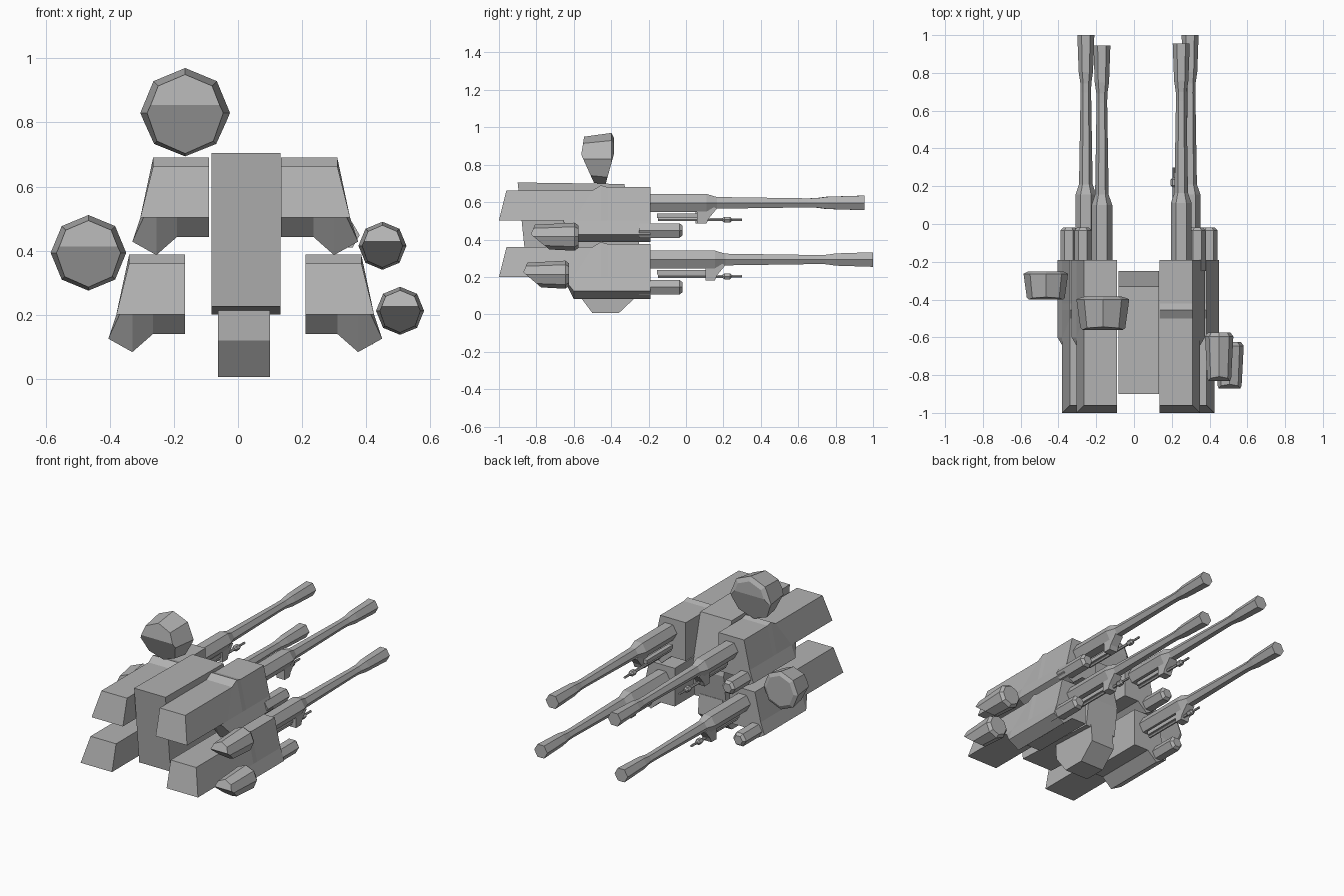
import bpy, bmesh, math
from mathutils import Vector

if "Cube" in bpy.data.objects:
    bpy.data.objects.remove(bpy.data.objects["Cube"])

grey = bpy.data.materials.new("plain grey")
grey.diffuse_color = (0.45, 0.45, 0.45, 1)
grey.use_nodes = True
grey.node_tree.nodes["Principled BSDF"].inputs["Base Color"].default_value = grey.diffuse_color


def finish(name, bm):
    bmesh.ops.recalc_face_normals(bm, faces=bm.faces)
    mesh = bpy.data.meshes.new(name)
    bm.to_mesh(mesh)
    bm.free()
    mesh.materials.append(grey)
    ob = bpy.data.objects.new(name, mesh)
    bpy.context.collection.objects.link(ob)
    return ob


def loft_bm(rings):
    bm = bmesh.new()
    vs = [[bm.verts.new(p) for p in ring] for ring in rings]
    n = len(rings[0])
    for a, b in zip(vs, vs[1:]):
        for i in range(n):
            j = (i + 1) % n
            bm.faces.new((a[i], a[j], b[j], b[i]))
    bm.faces.new(vs[0])
    bm.faces.new(vs[-1])
    return bm


def ngon(x, y, z, r, n):
    return [(x + r * math.cos(2 * math.pi * i / n), y,
             z + r * math.sin(2 * math.pi * i / n)) for i in range(n)]


def tube(name, x, z, steps, n=6):
    # round part along y, steps are (y, radius)
    return finish(name, loft_bm([ngon(x, y, z, r, n) for y, r in steps]))


def slab(name, x0, x1, profile):
    # side profile (y, z) extruded across x
    return finish(name, loft_bm([[(x, y, z) for y, z in profile] for x in (x0, x1)]))


def housing(name, inner, side, dz):
    # cross-sections run from the sloped nose to the deep rear lobe
    def section(y, top, deep, y_top=None):
        low = [(0.24, 0.125), (0.165, 0.083), (0.10, 0.14), (0, 0.14)]
        if not deep:
            low = [(0.205, 0.2), (0.165, 0.2), (0.10, 0.2), (0, 0.2)]
        pts = [(0, top), (0.175, top), (0.215, 0.2)] + low
        yt = y if y_top is None else y_top
        return [(inner + side * u, yt if i < 2 else y, z + dz)
                for i, (u, z) in enumerate(pts)]
    finish(name, loft_bm([
        section(-1.0, 0.36, False, -0.96),
        section(-0.66, 0.36, False, -0.62),
        section(-0.60, 0.36, True, -0.50),
        section(-0.455, 0.387, True),
        section(-0.42, 0.377, True),
        section(-0.19, 0.377, True)]))


def gun(label, inner, side, dz, barrel_x, small_x, tube_x, dy):
    housing(label + "_housing", inner, side, dz)
    zc = 0.293 + dz
    # main barrel with sleeve and flared muzzle
    tube(label + "_barrel", barrel_x, zc,
         [(-0.25, 0.055), (0.11 + dy, 0.055), (0.165 + dy, 0.036),
          (0.65 + dy, 0.028), (0.70 + dy, 0.029), (0.76 + dy, 0.038),
          (0.955 + dy, 0.045)])
    # bracket under the sleeve
    slab(label + "_bracket", barrel_x - 0.028, barrel_x + 0.028,
         [(y + dy, z + dz) for y, z in
          [(0.06, 0.26), (0.06, 0.182), (0.11, 0.182), (0.12, 0.208),
           (0.165, 0.262), (0.11, 0.29)]])
    # small coaxial gun
    zs = 0.203 + dz
    slab(label + "_small_gun_receiver", small_x - 0.014, small_x + 0.014,
         [(-0.155, zs + 0.01), (-0.155, zs + 0.034), (0.10 + dy, zs + 0.034),
          (0.10 + dy, zs + 0.01)])
    tube(label + "_small_gun_barrel", small_x, zs,
         [(-0.15, 0.009), (0.195, 0.009), (0.205, 0.018), (0.235, 0.018),
          (0.245, 0.007), (0.30, 0.007)])
    # stub launcher in the lobe
    tube(label + "_stub_tube", tube_x, 0.145 + dz,
         [(-0.25, 0.045), (-0.035, 0.045), (-0.018, 0.03)])


gun("lower_left", -0.165, -1, 0, -0.255, -0.245, -0.345, 0.045)
gun("lower_right", 0.21, 1, 0, 0.297, 0.29, 0.398, 0.045)
gun("upper_left", -0.09, -1, 0.303, -0.17, -0.165, -0.27, -0.01)
gun("upper_right", 0.135, 1, 0.303, 0.25, 0.212, 0.335, 0)

# central mount and the foot beneath it
slab("central_mount", -0.083, 0.132,
     [(-0.90, 0.705), (-0.33, 0.697), (-0.25, 0.38), (-0.275, 0.20), (-0.85, 0.225)])
slab("mount_foot", -0.063, 0.10,
     [(-0.59, 0.24), (-0.585, 0.12), (-0.50, 0.006), (-0.36, 0.006),
      (-0.26, 0.10), (-0.27, 0.22)])


def pod(name, x, z, r, y0, y1, back_cut=None):
    # octagonal drum, its front trimmed to a wedge
    length = y1 - y0
    bm = loft_bm([ngon(x, y0 + t * length, z, r * k, 8)
                  for t, k in ((0, 0.84), (0.92, 1.0), (1.0, 0.80))])
    cuts = [((0, 0.17), (0.1, 0.95)), ((0, 0.17), (0.35, -0.8))]
    if back_cut:
        cuts.append(back_cut)
    mid = Vector((x, y0 + length / 2, z))
    for a, b in cuts:
        p = Vector((x, y0 + a[0] * length, z + a[1] * r))
        q = Vector((x, y0 + b[0] * length, z + b[1] * r))
        nor = (q - p).cross(Vector((1, 0, 0))).normalized()
        if nor.dot(mid - p) > 0:
            nor = -nor
        bmesh.ops.bisect_plane(bm, geom=bm.verts[:] + bm.edges[:] + bm.faces[:],
                               dist=1e-6, plane_co=p, plane_no=nor, clear_outer=True)
        rim = [e for e in bm.edges if e.is_boundary]
        if rim:
            bmesh.ops.holes_fill(bm, edges=rim, sides=0)
    finish(name, bm)


pod("top_sensor_pod", -0.165, 0.83, 0.14, -0.56, -0.385, ((1.0, 0.2), (0.75, -0.93)))
pod("left_sensor_pod", -0.467, 0.393, 0.118, -0.40, -0.252)
pod("right_upper_pod", 0.451, 0.415, 0.075, -0.83, -0.575)
pod("right_lower_pod", 0.506, 0.212, 0.075, -0.87, -0.625)
